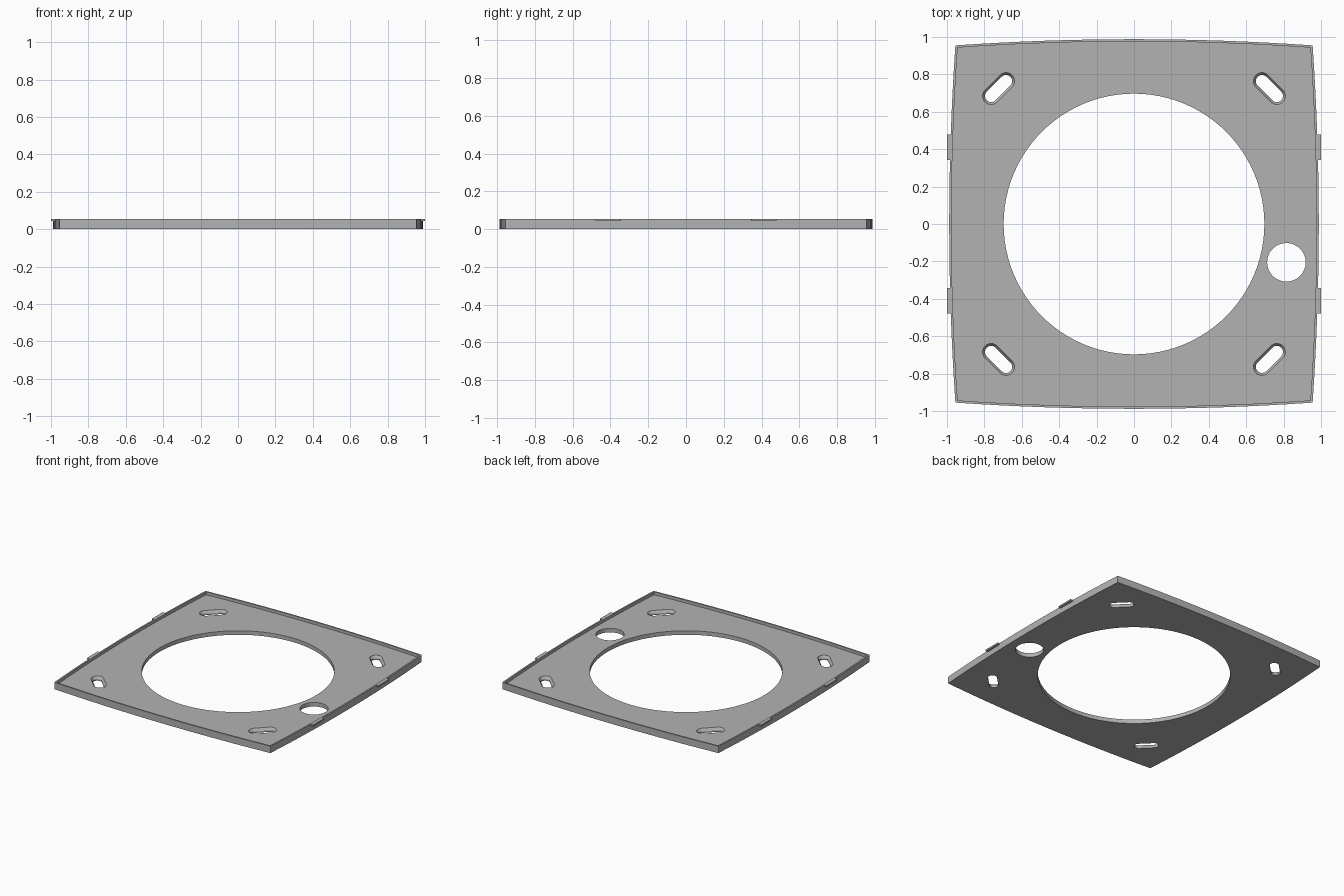
import bpy, bmesh
from math import pi, cos, sin

cube = bpy.data.objects.get("Cube")
if cube:
    bpy.data.objects.remove(cube, do_unlink=True)

HEIGHT, FLOOR = 0.055, 0.032

grey = bpy.data.materials.new("plain grey")
grey.use_nodes = True
colour = (0.45, 0.45, 0.45, 1)
grey.diffuse_color = colour
grey.node_tree.nodes["Principled BSDF"].inputs["Base Color"].default_value = colour


def loft(name, rings):
    """Solid through (outline, z) rings with equal point counts, bottom to top."""
    bm = bmesh.new()
    loops = [[bm.verts.new((x, y, z)) for x, y in pts] for pts, z in rings]
    n = len(loops[0])
    bm.faces.new(loops[0][::-1])
    bm.faces.new(loops[-1])
    for low, high in zip(loops, loops[1:]):
        for i in range(n):
            j = (i + 1) % n
            bm.faces.new((low[i], low[j], high[j], high[i]))
    bmesh.ops.recalc_face_normals(bm, faces=bm.faces)
    mesh = bpy.data.meshes.new(name)
    bm.to_mesh(mesh)
    bm.free()
    mesh.materials.append(grey)
    obj = bpy.data.objects.new(name, mesh)
    bpy.context.collection.objects.link(obj)
    return obj


def bowed_square(corner, bulge, steps=16):
    """Square outline whose four sides bow gently outward."""
    pts = []
    for side in range(4):
        c, s = cos(side * pi / 2), sin(side * pi / 2)
        for i in range(steps):
            t = 2 * i / steps - 1
            x, y = corner + bulge * (1 - t * t), corner * t
            pts.append((x * c - y * s, x * s + y * c))
    return pts


def circle(x, y, r, n):
    return [(x + r * cos(2 * pi * i / n), y + r * sin(2 * pi * i / n)) for i in range(n)]


def slot(x, y, angle, half, r, n=12):
    """Round-ended slot outline."""
    pts = []
    for end in (0, pi):
        ex, ey = x + half * cos(angle + end), y + half * sin(angle + end)
        for i in range(n + 1):
            a = angle + end - pi / 2 + pi * i / n
            pts.append((ex + r * cos(a), ey + r * sin(a)))
    return pts


def cut(target, cutter):
    cutter.hide_render = True
    mod = target.modifiers.new(cutter.name, "BOOLEAN")
    mod.operation, mod.solver, mod.object = "DIFFERENCE", "EXACT", cutter
    bpy.context.view_layer.objects.active = target
    bpy.ops.object.modifier_apply(modifier=mod.name)
    bpy.data.objects.remove(cutter, do_unlink=True)


# Plate with a shallow tray inside a thin raised rim
outer = bowed_square(0.955, 0.033)
inner = bowed_square(0.943, 0.033)
plate = loft("mounting_plate", [(outer, 0), (outer, HEIGHT)])
cut(plate, loft("tray_cutter", [(inner, FLOOR), (inner, 0.1)]))

# Large centre opening and small cable hole
for name, x, y, r, n in (("centre_cutter", 0, 0, 0.697, 96),
                         ("cable_cutter", 0.815, -0.205, 0.103, 48)):
    ring = circle(x, y, r, n)
    cut(plate, loft(name, [(ring, -0.1), (ring, 0.1)]))

# Four countersunk diagonal slots
for sx in (-1, 1):
    for sy in (-1, 1):
        angle = -sx * sy * pi / 4
        narrow = slot(sx * 0.724, sy * 0.724, angle, 0.056, 0.033)
        wide = slot(sx * 0.724, sy * 0.724, angle, 0.056, 0.046)
        cut(plate, loft("slot_cutter", [(narrow, -0.1), (narrow, 0.012),
                                        (wide, FLOOR), (wide, 0.1)]))

# Snap tabs on the two side walls
for sx, side in ((1, "left"), (-1, "right")):
    for sy, end in ((-1, "front"), (1, "back")):
        xs, ys = (sx * 0.972, sx * 1.0), (sy * 0.343, sy * 0.478)
        box = [(xs[0], ys[0]), (xs[1], ys[0]), (xs[1], ys[1]), (xs[0], ys[1])]
        loft(f"{side}_{end}_tab", [(box, 0.043), (box, HEIGHT)])
